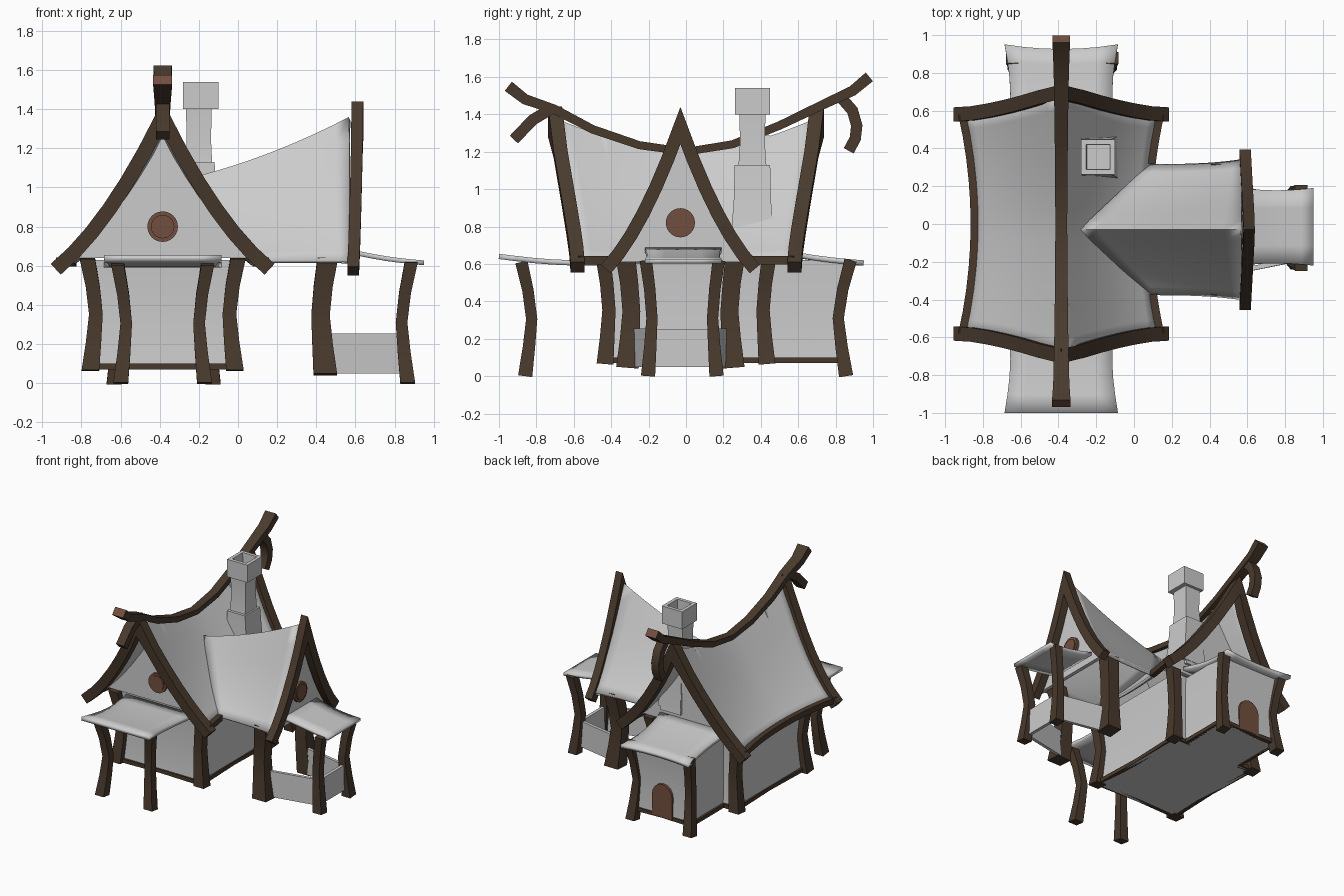
import bpy, bmesh, math
from mathutils import Vector as V

if "Cube" in bpy.data.objects:
    bpy.data.objects.remove(bpy.data.objects["Cube"])

def material(name, rgb):
    m = bpy.data.materials.new(name)
    m.diffuse_color = (*rgb, 1)
    m.use_nodes = True
    m.node_tree.nodes["Principled BSDF"].inputs["Base Color"].default_value = m.diffuse_color
    return m

GREY = material("pale grey", (0.60, 0.60, 0.60))
WOOD = material("dark timber", (0.066, 0.042, 0.026))
RUST = material("red brown wood", (0.17, 0.078, 0.05))

def finish(name, bm, *mats, recalc=True):
    if recalc:
        bmesh.ops.recalc_face_normals(bm, faces=bm.faces)
    me = bpy.data.meshes.new(name)
    bm.to_mesh(me)
    bm.free()
    for m in mats:
        me.materials.append(m)
    o = bpy.data.objects.new(name, me)
    bpy.context.collection.objects.link(o)
    return o

def beam(name, pts, w, d, ref, sizes=None, end_rust=False):
    """Sweep a mitred rectangle along a path; w lies along ref, d across it."""
    pts, ref = [V(p) for p in pts], V(ref)
    bm, rings = bmesh.new(), []
    for i, p in enumerate(pts):
        a = (p - pts[i - 1]).normalized() if i else (pts[1] - p).normalized()
        b = (pts[i + 1] - p).normalized() if i < len(pts) - 1 else a
        t = (a + b).normalized()
        s = sizes[i] if sizes else 1
        e = t.cross(ref).normalized() * d / 2 * s / max(0.35, t.dot(a))
        r = ref * w / 2 * s
        rings.append([bm.verts.new(p + q) for q in (r + e, r - e, -r - e, -r + e)])
    for A, B in zip(rings, rings[1:]):
        for k in range(4):
            bm.faces.new((A[k], A[k - 1], B[k - 1], B[k]))
    for r in (rings[0], rings[-1]):
        f = bm.faces.new(r)
        f.material_index = 1 if end_rust else 0
    return finish(name, bm, WOOD, RUST)

def loft(name, rings, mat=GREY):
    """Stack rectangles given as (cx, cy, half x, half y, z)."""
    bm, rs = bmesh.new(), []
    for cx, cy, hx, hy, z in rings:
        rs.append([bm.verts.new((cx + a * hx, cy + b * hy, z))
                   for a, b in ((-1, -1), (1, -1), (1, 1), (-1, 1))])
    for A, B in zip(rs, rs[1:]):
        for k in range(4):
            bm.faces.new((A[k], A[k - 1], B[k - 1], B[k]))
    bm.faces.new(rs[0])
    bm.faces.new(rs[-1])
    return finish(name, bm, mat)

def sheet(name, f, ss, vs, thick):
    """Curved surface from f(s, v), thickened."""
    bm = bmesh.new()
    g = [[bm.verts.new(f(s, v)) for s in ss] for v in vs]
    for i in range(len(vs) - 1):
        for j in range(len(ss) - 1):
            bm.faces.new((g[i][j], g[i][j + 1], g[i + 1][j + 1], g[i + 1][j]))
    o = finish(name, bm, GREY)
    m = o.modifiers.new("thick", 'SOLIDIFY')
    m.thickness, m.offset = thick, 0
    return o

def prism(name, outline, shift, mat):
    """Extrude a flat outline by a vector."""
    bm = bmesh.new()
    f = bm.faces.new([bm.verts.new(p) for p in outline])
    r = bmesh.ops.extrude_face_region(bm, geom=[f])
    bmesh.ops.translate(bm, vec=shift, verts=[v for v in r["geom"] if isinstance(v, bmesh.types.BMVert)])
    return finish(name, bm, mat)

def span(a, b, n):
    return [a + (b - a) * i / n for i in range(n + 1)]

CX, WY = -0.385, -0.03   # main ridge x, wing ridge y
drop = lambda t: 1.4 * t - 0.4 * t * t

# Roof surfaces
def main_roof(s, v):
    t = abs(s)
    zr = 1.18 + 0.19 * abs(v) ** 1.6
    y = v * (0.58 + 0.12 * max(0, 1 - t) ** 1.5)
    return V((CX + s * (0.46 + 0.065 * v * v), y, zr - (zr - 0.61) * drop(t)))

def wing_roof(s, v):
    t = abs(s)
    x0 = -0.28 + 0.36 * t
    x = x0 + (0.57 - x0) * v
    w = (x + 0.28) / 0.85
    zr = 1.03 + 0.2 * w + 0.12 * w * w
    return V((x, WY + s * (0.34 + 0.025 * v ** 3), zr - (zr - 0.62) * drop(t)))

sheet("main_roof", main_roof, span(-1, 1, 16), span(-1, 1, 16), 0.02)
sheet("wing_roof", wing_roof, span(-1, 1, 16), span(0, 1, 10), 0.02)

# Barge boards on the three gables
edge = span(-1.04, 1.04, 12)
for tag, e in (("front", -1), ("back", 1)):
    beam(tag + "_barge", [main_roof(s, e) + V((0, 0, -0.01)) for s in edge], 0.075, 0.075, (0, 1, 0))
beam("wing_barge", [wing_roof(s, 1) + V((0.02 + 0.02 * (1 - abs(s)), 0, -0.01)) for s in span(-1.09, 1.09, 12)],
     0.06, 0.07, (1, 0, 0))

# Eave beams, broken where the wing joins
beam("left_eave_beam", [main_roof(-1, v) + V((0, 0, 0.01)) for v in span(-1, 1, 10)], 0.045, 0.04, (0, 0, 1))
for tag, a, b in (("front", -1, -0.64), ("back", 0.55, 1)):
    beam("right_eave_beam_" + tag, [main_roof(1, v) + V((0, 0, 0.01)) for v in span(a, b, 4)], 0.045, 0.04, (0, 0, 1))

# Ridge beam with forked front and hooked back
ridge = [(-.95, 1.55), (-.86, 1.48), (-.7, 1.425), (-.5, 1.32), (-.25, 1.235), (0, 1.2),
         (.25, 1.24), (.5, 1.34), (.75, 1.46), (.89, 1.525), (.98, 1.60)]
beam("ridge_beam", [(CX, y, z) for y, z in ridge], 0.078, 0.05, (1, 0, 0),
     [1.25, 1.1, 1, .9, .85, .8, .85, .9, 1, 1.1, 1.2], True)
beam("front_prong", [(CX, y, z) for y, z in ((-.72, 1.43), (-.82, 1.37), (-.92, 1.265))], 0.07, 0.06, (1, 0, 0))
beam("back_hook", [(CX, y, z) for y, z in ((.82, 1.5), (.89, 1.42), (.913, 1.34), (.905, 1.27), (.87, 1.205))],
     0.065, 0.06, (1, 0, 0))

# Walls, pinched at mid height
loft("main_walls", [(CX, 0, .36, .43, .07), (CX, 0, .335, .405, .33), (CX, 0, .355, .43, .63)])
loft("back_room_walls", [(-.38, .62, .25, .22, .07), (-.38, .61, .235, .215, .33), (-.38, .62, .25, .245, .62)])

# Gable walls under the roof curves
ts = span(-0.93, 0.93, 12)
for tag, e in (("front", -1), ("back", 1)):
    prof = [main_roof(s, .7) for s in ts]
    prism(tag + "_gable", [(p.x, e * .45, p.z) for p in prof], (0, -e * .03, 0), GREY)
prism("wing_gable", [(.56, p.y, p.z - .01) for p in (wing_roof(s, 1) for s in span(-1, 1, 12))], (-.03, 0, 0), GREY)

# Round windows: rim and raised pane
def disc(c, r, n, a, b):
    return [V(c) + V(a) * r * math.cos(k * math.tau / n) + V(b) * r * math.sin(k * math.tau / n) for k in range(n)]
for tag, c, a, out in (("front", (CX, -.44, .8), (1, 0, 0), V((0, -1, 0))),
                       ("wing", (.55, WY, .82), (0, 1, 0), V((1, 0, 0)))):
    prism(tag + "_window_rim", disc(c, .078, 24, a, (0, 0, 1)), out * .03, RUST)
    prism(tag + "_window_pane", disc(c, .06, 24, a, (0, 0, 1)), out * .038, RUST)

# Arched back door
arch = [(-.47, .08), (-.29, .08)] + [(-.38 + .09 * math.cos(k * math.pi / 8), .24 + .1 * math.sin(k * math.pi / 8))
                                     for k in range(9)]
prism("back_door", [(x, .815, z) for x, z in arch], (0, .03, 0), RUST)

# Bent posts: (x, y) with lean outward at top and foot
def post(name, x, y, z0, z1, ox, oy, w, flare=.02):
    f = [(0, .6), (.25, .2), (.5, -.1), (.75, .3), (1, 1)]
    beam(name, [(x + ox * k, y + oy * k, z0 + (z1 - z0) * h) for h, k in f], w, w, (1, 0, 0),
         [1.15, 1, .9, .92, 1])

for sx, side in ((-1, "left"), (1, "right")):
    for sy, end in ((-1, "front"), (1, "back")):
        post(f"main_post_{end}_{side}", CX + sx * .345, sy * .415, .065, .64, sx * .04, sy * .03, .078)
    post("front_porch_post_" + side, -.385 + sx * .19, -.83, 0, .61, sx * .04, -.05, .066)
    post("back_room_post_" + side, -.38 + sx * .235, .82, 0, .62, sx * .03, .06, .066)
for sy, end in ((-1, "front"), (1, "back")):
    post("wing_post_" + end, .425, WY + sy * .265, .045, .65, .035, sy * .03, .105)
    post("side_porch_post_" + end, .84, WY + .01 + sy * .165, 0, .62, .045, sy * .03, .066)
    # Slanted porch parapets
    y0, y1 = WY + sy * .255, WY + sy * .175
    prism("parapet_" + end, [(.44, y0, .05), (.84, y1, .05), (.83, y1, .255), (.44, y0, .255)], (0, sy * -.025, 0), GREY)
prism("parapet_end", [(.83, WY - .17, .05), (.83, WY + .18, .05), (.83, WY + .18, .25), (.83, WY - .17, .25)],
      (.025, 0, 0), GREY)

# Sill beams around the feet of the walls
for sx, side in ((-1, "left"), (1, "right")):
    beam("main_sill_" + side, [(CX + sx * .36, -.43, .085), (CX + sx * .345, 0, .085), (CX + sx * .36, .43, .085)],
         .03, .035, (0, 0, 1))
    beam("room_sill_" + side, [(-.38 + sx * .25, .43, .085), (-.38 + sx * .25, .83, .085)], .03, .03, (0, 0, 1))
for y, n, h in ((-.43, "main_sill_front", .36), (.43, "main_sill_back", .36), (.835, "room_sill_back", .25)):
    beam(n, [(CX - h, y, .085), (CX, y - .012 * (1 if y > 0 else -1), .085), (CX + h, y, .085)], .03, .035, (0, 0, 1))

# Canopies: sagging sheets with pinched sides
def canopy(y0, y1, z0, z1, sag):
    def f(s, v):
        x = CX + s * (.30 - .03 * math.sin(v * math.pi))
        y = y0 + (y1 - y0) * v - (.025 * (1 - s * s) * v if y1 > 0 else 0)
        return V((x, y, z0 + (z1 - z0) * v - sag * math.sin(v * math.pi)))
    return f
sheet("front_canopy", canopy(-.43, -1.0, .605, .64, .012), span(-1, 1, 6), span(0, 1, 6), .028)
sheet("back_canopy", canopy(.43, .95, .68, .605, .01), span(-1, 1, 6), span(0, 1, 6), .028)
sheet("side_canopy", lambda s, v: V((.56 + .39 * v, -.015 + s * (.205 - .012 * math.sin(v * math.pi)),
      .675 - .06 * v - .008 * math.sin(v * math.pi))), span(-1, 1, 4), span(0, 1, 6), .024)

# Chimney with hollow cap and stepped base
KX, KY = -.2, .355
loft("chimney", [(KX + .01, KY, .09, .115, .72), (KX, KY, .08, .095, .93), (KX, KY, .068, .075, 1.12),
                 (KX, KY, .062, .066, 1.25), (KX, KY, .066, .07, 1.40), (KX + .01, KY, .09, .093, 1.40),
                 (KX + .01, KY, .09, .093, 1.54), (KX + .01, KY, .063, .066, 1.54), (KX + .01, KY, .06, .063, 1.43)])
loft("chimney_base", [(KX + .02, KY, .10, .115, .75), (KX + .01, KY, .085, .1, .93), (KX, KY, .08, .095, 1.13)])

# Smooth the curved parts, keep corners sharp
for o in bpy.context.scene.objects:
    o.select_set(True)
    bpy.context.view_layer.objects.active = o
bpy.ops.object.shade_smooth_by_angle(angle=math.radians(30))
